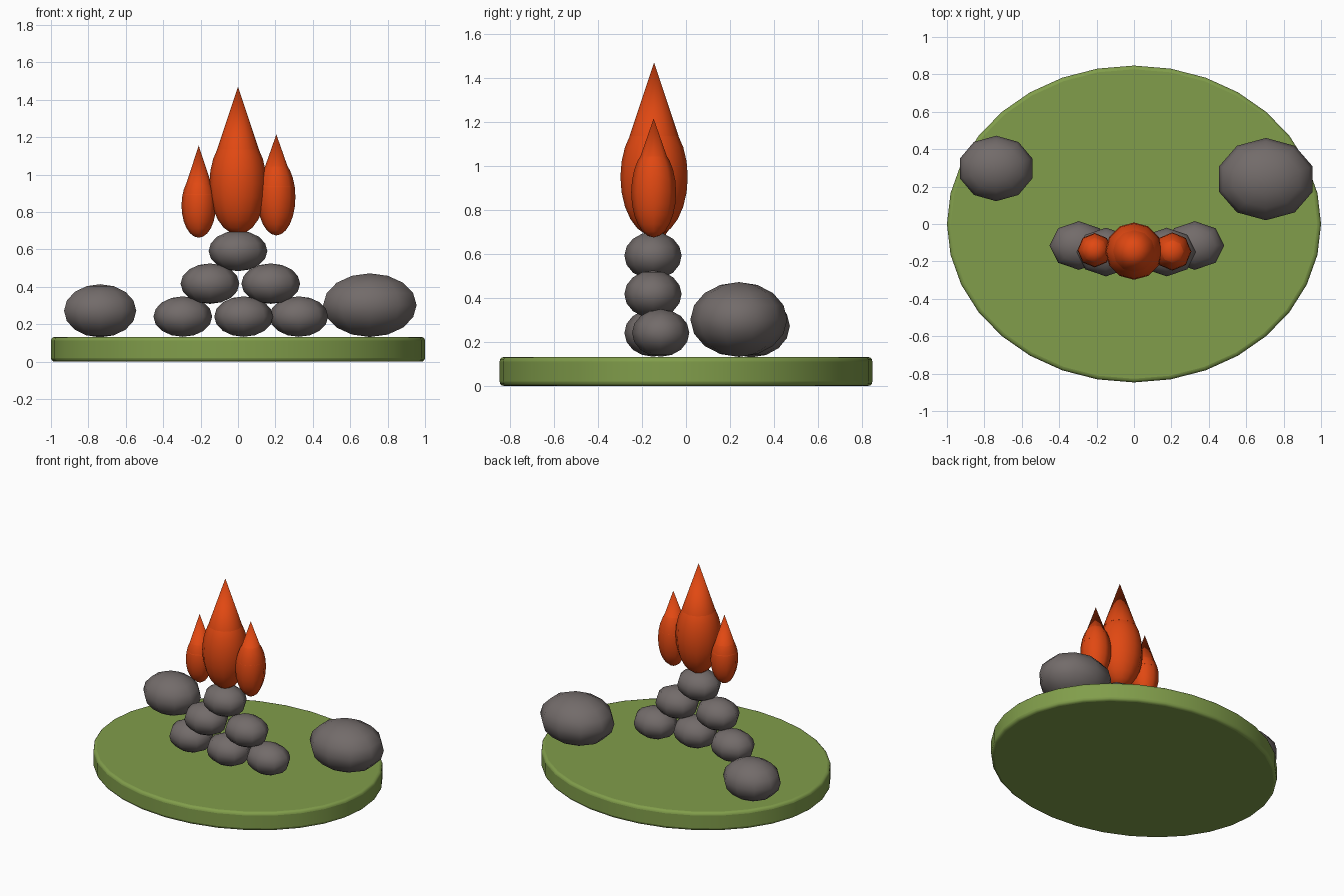
import bpy
import math

cube = bpy.data.objects.get("Cube")
if cube:
    bpy.data.objects.remove(cube, do_unlink=True)


def material(name, color):
    mat = bpy.data.materials.new(name)
    mat.use_nodes = True
    mat.diffuse_color = (*color, 1)
    mat.node_tree.nodes["Principled BSDF"].inputs["Base Color"].default_value = (*color, 1)
    return mat


GRASS = material("grass green", (0.22, 0.34, 0.07))
STONE = material("stone grey", (0.17, 0.148, 0.144))
FIRE = material("fire orange", (0.75, 0.065, 0.006))


def finish(name, mat, scale=(1, 1, 1), angle=180):
    """Name, colour and smooth the active object."""
    obj = bpy.context.object
    obj.name = name
    obj.scale = scale
    obj.data.materials.append(mat)
    bpy.ops.object.transform_apply(location=False, rotation=False, scale=True)
    bpy.ops.object.shade_smooth_by_angle(angle=math.radians(angle))
    return obj


def ellipsoid(name, mat, location, radii, segments, rings):
    bpy.ops.mesh.primitive_uv_sphere_add(
        segments=segments, ring_count=rings, radius=1, location=location)
    return finish(name, mat, radii)


def flame(name, x, y, z, radius, height, cone_base, tip, sides):
    """A rounded body with a pointed cone flush on its shoulder."""
    ellipsoid(name + "_body", FIRE, (x, y, z), (radius, radius, height), sides, 12)
    shoulder = radius * math.sqrt(1 - ((cone_base - z) / height) ** 2)
    bpy.ops.mesh.primitive_cone_add(
        vertices=sides, radius1=shoulder, radius2=0, depth=tip - cone_base,
        location=(x, y, (cone_base + tip) / 2))
    finish(name + "_tip", FIRE, angle=60)


# Oval grass base with a rounded rim
bpy.ops.mesh.primitive_cylinder_add(vertices=32, radius=1, depth=0.132, location=(0, 0, 0.066))
base = finish("grass_base", GRASS, (1, 0.847, 1), 40)
bevel = base.modifiers.new("rounded_rim", "BEVEL")
bevel.width = 0.02
bevel.segments = 3
bevel.limit_method = "ANGLE"
bevel.angle_limit = math.radians(40)

# Pyramid of stacked stones: three, two, one
STACK = [
    ("bottom_stone_right", -0.295, -0.115, 0.241),
    ("bottom_stone_middle", 0.03, -0.15, 0.241),
    ("bottom_stone_left", 0.325, -0.115, 0.241),
    ("middle_stone_right", -0.15, -0.15, 0.417),
    ("middle_stone_left", 0.175, -0.15, 0.417),
    ("top_stone", 0, -0.15, 0.592),
]
for name, *place in STACK:
    ellipsoid(name, STONE, place, (0.157, 0.13, 0.108), 8, 8)

# Two large boulders
ellipsoid("boulder_left", STONE, (0.705, 0.24, 0.302), (0.263, 0.22, 0.17), 10, 8)
ellipsoid("boulder_right", STONE, (-0.737, 0.297, 0.272), (0.203, 0.175, 0.142), 10, 8)

# Three flames above the stack
flame("main_flame", 0, -0.145, 0.95, 0.153, 0.27, 1.135, 1.47, 12)
flame("left_flame", 0.205, -0.147, 0.88, 0.102, 0.205, 0.935, 1.215, 8)
flame("right_flame", -0.21, -0.14, 0.835, 0.092, 0.172, 0.89, 1.155, 8)
